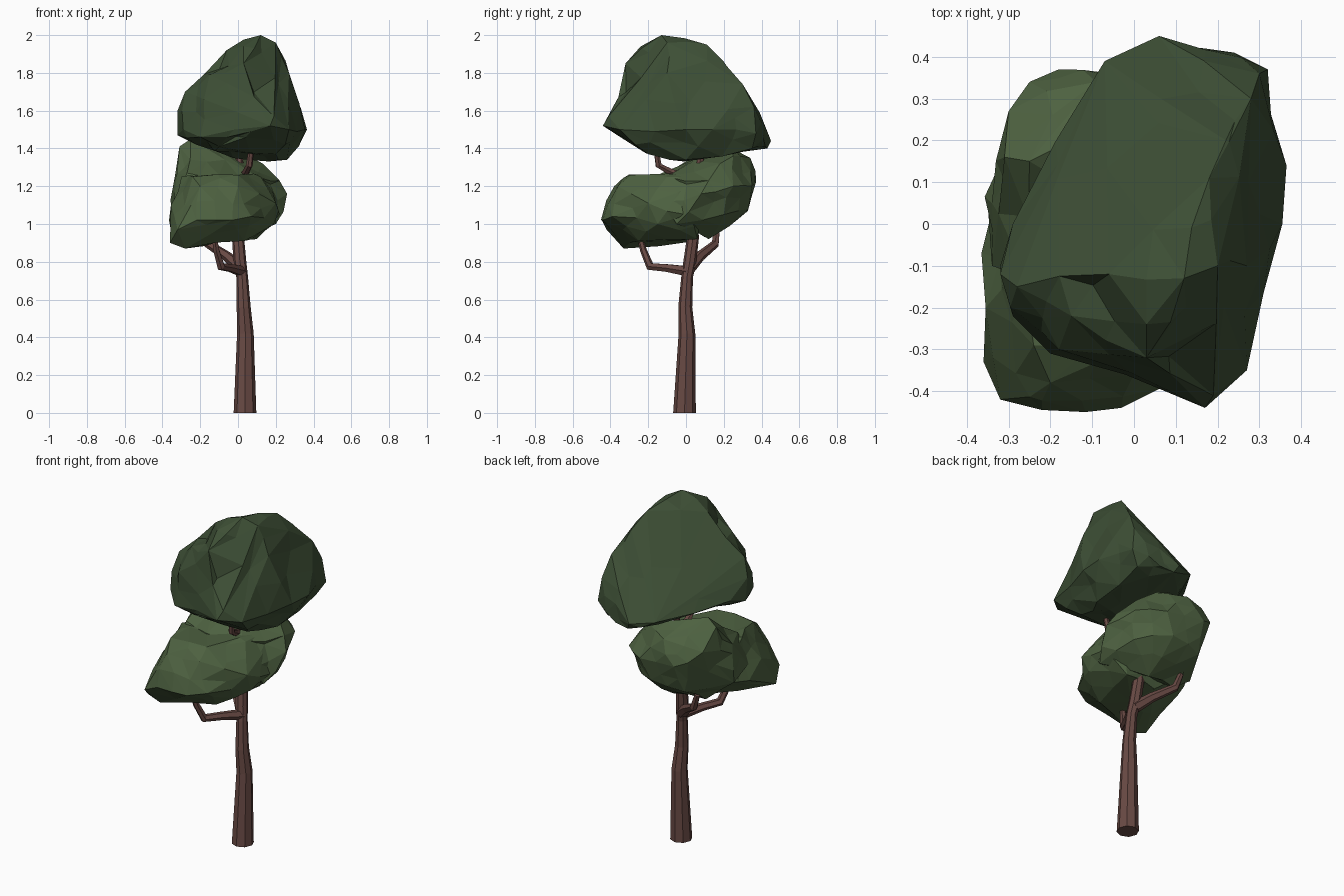
import bpy, bmesh, random
from mathutils import Vector
from math import cos, sin, tau

random.seed(4)


def material(name, rgb):
    m = bpy.data.materials.new(name)
    m.diffuse_color = (*rgb, 1)
    return m


BARK = material("bark", (0.14, 0.068, 0.058))
DARK = material("dark_leaves", (0.047, 0.078, 0.036))
LIGHT = material("light_leaves", (0.075, 0.12, 0.052))


def finish(bm, name, mat):
    bmesh.ops.recalc_face_normals(bm, faces=bm.faces[:])
    me = bpy.data.meshes.new(name)
    bm.to_mesh(me)
    bm.free()
    me.materials.append(mat)
    ob = bpy.data.objects.new(name, me)
    bpy.context.collection.objects.link(ob)
    return ob


def limb(name, path, sides):
    """Flat-sided tapered tube through (x, y, z, radius) points."""
    bm = bmesh.new()
    pts = [Vector(p[:3]) for p in path]
    rings = []
    for i, p in enumerate(pts):
        d = (pts[min(i + 1, len(pts) - 1)] - pts[max(i - 1, 0)]).normalized()
        if i == 0 and p.z < 0.01:
            d = Vector((0, 0, 1))
        ref = Vector((0, 1, 0)) if abs(d.z) > 0.6 else Vector((0, 0, 1))
        u = ref.cross(d).normalized()
        # keep ring corners lined up along the path
        if rings:
            prev = rings[-1][0].co - pts[i - 1]
            u = (prev - d * prev.dot(d)).normalized()
        v = d.cross(u)
        r = path[i][3]
        rings.append([bm.verts.new(p + r * (cos(tau * k / sides) * u + sin(tau * k / sides) * v))
                      for k in range(sides)])
    for a, b in zip(rings, rings[1:]):
        for k in range(sides):
            j = (k + 1) % sides
            bm.faces.new((a[k], a[j], b[j], b[k]))
    bm.faces.new(rings[0])
    bm.faces.new(rings[-1])
    return finish(bm, name, BARK)


def clump(name, pts, mat, jitter, longest, dents=()):
    """Faceted leaf mass: hull of key points, long edges split, roughened and dented."""
    bm = bmesh.new()
    for p in pts:
        bm.verts.new(p)
    bmesh.ops.convex_hull(bm, input=bm.verts[:])
    bmesh.ops.delete(bm, geom=[v for v in bm.verts if not v.link_faces], context='VERTS')
    key = {tuple(round(c, 4) for c in v.co) for v in bm.verts}
    edges = [e for e in bm.edges if e.calc_length() > longest]
    bmesh.ops.subdivide_edges(bm, edges=edges, cuts=1)
    bmesh.ops.triangulate(bm, faces=bm.faces[:])
    for v in bm.verts:
        if tuple(round(c, 4) for c in v.co) not in key:
            v.co += Vector([random.uniform(-jitter, jitter) for _ in range(3)])
            for centre, radius, push in dents:
                f = 1 - (v.co - Vector(centre)).length / radius
                if f > 0:
                    v.co += f * Vector(push)
    return finish(bm, name, mat)


# Trunk, running up through the lower crown
limb("trunk", [(0.037, -0.008, 0, 0.06), (0.039, 0.005, 0.42, 0.044), (0.03, -0.004, 0.56, 0.037),
               (0.022, 0.006, 0.72, 0.031), (0.01, 0.02, 0.8, 0.034), (0, 0.037, 0.93, 0.032),
               (0.02, 0.02, 1.12, 0.026), (0.035, 0.0, 1.27, 0.02)], 8)

# Branches: two under the lower crown, two under the upper crown
branches = {
    "front_branch": [(0.02, 0.01, 0.75, 0.03), (-0.04, -0.1, 0.767, 0.023), (-0.09, -0.19, 0.775, 0.023),
                     (-0.115, -0.225, 0.86, 0.018), (-0.13, -0.255, 0.97, 0.013)],
    "back_branch": [(0.01, 0.02, 0.77, 0.034), (-0.06, 0.075, 0.83, 0.027), (-0.16, 0.155, 0.895, 0.022),
                    (-0.19, 0.165, 0.98, 0.016)],
    "upper_front_branch": [(0.035, 0.01, 1.24, 0.024), (0.04, -0.08, 1.275, 0.02),
                           (0.06, -0.145, 1.31, 0.018), (0.075, -0.165, 1.44, 0.012)],
    "upper_back_branch": [(0.03, 0.0, 1.22, 0.022), (0.01, 0.07, 1.31, 0.02), (0, 0.1, 1.43, 0.015)],
}
for name, path in branches.items():
    limb(name, path, 6)

# Upper crown
clump("upper_crown", [
    (0.12, -0.13, 2.0), (0.2, -0.1, 1.96), (-0.06, -0.12, 1.92), (0.03, -0.24, 1.94), (0.18, 0.11, 1.95),
    (0.22, 0.2, 1.86), (0.28, 0.3, 1.74), (0.3, 0.36, 1.62), (0.27, -0.1, 1.8),
    (0.365, 0.14, 1.5), (0.355, 0, 1.5), (0.31, -0.15, 1.5), (0.32, 0.37, 1.48),
    (0.06, 0.45, 1.44), (-0.07, 0.39, 1.46), (0.24, 0.41, 1.45), (-0.32, -0.1, 1.47), (-0.32, -0.12, 1.6),
    (-0.28, -0.15, 1.7), (-0.29, -0.22, 1.5), (-0.29, 0, 1.5), (-0.16, 0.17, 1.45),
    (0.17, -0.44, 1.52), (0.07, -0.39, 1.49), (-0.2, -0.31, 1.46), (0.27, -0.35, 1.5), (0.03, -0.32, 1.85),
    (0.06, -0.33, 1.76), (-0.15, -0.22, 1.79), (0.19, -0.41, 1.57), (-0.18, -0.3, 1.66),
    (-0.1, -0.26, 1.41), (0.26, 0, 1.34), (0.25, 0.2, 1.36), (0.05, -0.05, 1.34), (-0.13, -0.1, 1.39),
    (0.2, -0.2, 1.37), (0.27, 0.35, 1.4), (0.08, 0.43, 1.4)], DARK, 0.016, 0.16,
    [((0.17, -0.32, 1.7), 0.2, (-0.02, 0.06, 0)), ((-0.12, -0.2, 1.82), 0.14, (0.02, 0.02, -0.03))])

# Lower crown: front mass merged with the higher back mass
front = clump("lower_crown", [
    (-0.22, -0.445, 1.02), (-0.32, -0.42, 0.97), (-0.03, -0.44, 1.02), (0.07, -0.39, 1.04),
    (-0.36, -0.33, 0.9), (-0.28, -0.33, 0.87), (-0.365, -0.07, 1.02), (-0.355, -0.2, 1.1),
    (0.19, -0.15, 1.0), (0.2, -0.2, 1.11), (0.03, -0.25, 0.91), (-0.1, 0.05, 0.91), (0.1, 0.06, 0.92),
    (-0.2, -0.38, 1.2), (0, -0.36, 1.2), (-0.24, -0.29, 1.25), (0, -0.29, 1.26), (0.12, -0.1, 1.25),
    (-0.3, -0.1, 1.25), (-0.2, 0.05, 1.27), (0.15, 0.1, 1.25), (0.22, 0, 1.05), (-0.3, 0.1, 1.05)],
    LIGHT, 0.014, 0.16)
back = clump("back_mass_helper", [
    (0.26, 0.08, 1.16), (0.22, 0.12, 1.23), (0.13, 0.18, 1.32), (0.06, 0.25, 1.36), (-0.25, 0.15, 1.45),
    (-0.15, 0.2, 1.43), (-0.31, 0.16, 1.41), (-0.18, 0.37, 1.22), (-0.09, 0.34, 1.35), (-0.25, 0.34, 1.25),
    (-0.3, 0.27, 1.3), (-0.34, 0.05, 1.22), (-0.35, 0.05, 1.05), (-0.2, 0.3, 1.05), (0, 0.33, 1.08),
    (0.06, 0.35, 1.2), (0.2, 0.25, 1.2), (0.2, -0.05, 1.0), (0, 0.12, 0.92), (-0.2, 0.1, 0.93),
    (0.05, 0.22, 1.0), (0.17, 0.2, 1.05), (-0.27, -0.1, 1.27), (-0.1, -0.15, 1.26), (0.1, -0.1, 1.25),
    (0.19, -0.12, 1.12), (-0.34, -0.1, 1.1)], LIGHT, 0.016, 0.16,
    [((-0.26, 0.05, 1.36), 0.15, (0.03, 0, -0.04))])
mod = front.modifiers.new("merge", 'BOOLEAN')
mod.operation = 'UNION'
mod.solver = 'EXACT'
mod.object = back
back.hide_render = True
back.hide_set(True)
